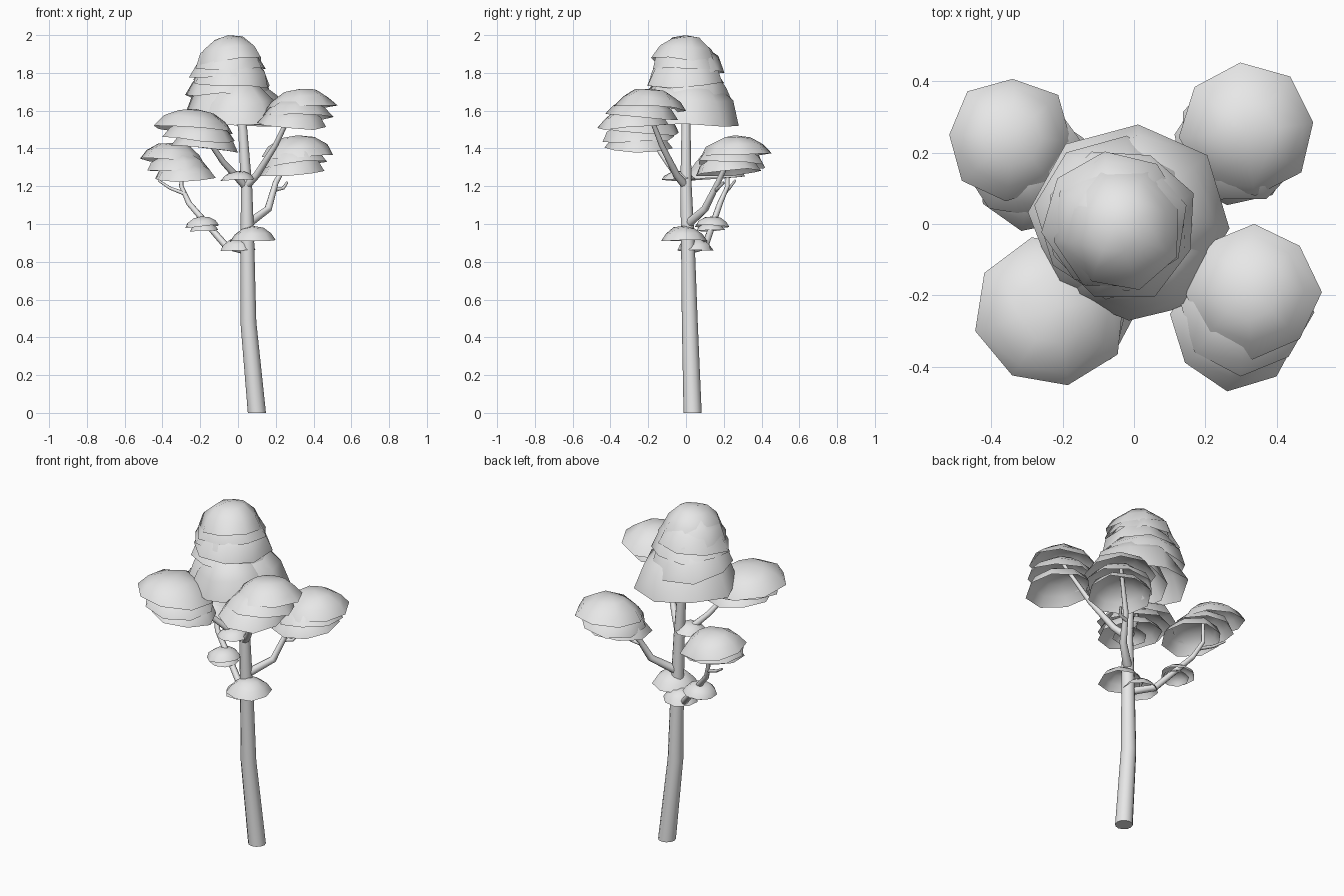
import bpy, bmesh, math, random
from mathutils import Vector, Euler

random.seed(4)
cube = bpy.data.objects.get("Cube")
if cube:
    bpy.data.objects.remove(cube, do_unlink=True)

grey = bpy.data.materials.new("light_grey")
grey.use_nodes = True
grey.diffuse_color = (0.8, 0.8, 0.8, 1)
shader = grey.node_tree.nodes["Principled BSDF"]
shader.inputs["Base Color"].default_value = grey.diffuse_color
UP = Vector((0, 0, 1))


def finish(name, bm, angle):
    """Turn the bmesh into a smooth shaded grey object."""
    bmesh.ops.recalc_face_normals(bm, faces=bm.faces)
    mesh = bpy.data.meshes.new(name)
    bm.to_mesh(mesh)
    bm.free()
    mesh.materials.append(grey)
    obj = bpy.data.objects.new(name, mesh)
    bpy.context.collection.objects.link(obj)
    bpy.ops.object.select_all(action="DESELECT")
    obj.select_set(True)
    bpy.context.view_layer.objects.active = obj
    bpy.ops.object.shade_smooth_by_angle(angle=math.radians(angle))


def bridge_rings(bm, rings):
    """Join neighbouring rings of vertices with quads."""
    for low, high in zip(rings, rings[1:]):
        for i in range(len(low)):
            bm.faces.new((low[i - 1], low[i], high[i], high[i - 1]))


def circle_point(index, sides, radius, height=0, spin=0):
    angle = math.tau * (index + spin) / sides
    return Vector((radius * math.cos(angle), radius * math.sin(angle), height))


def limb(name, points, start_radius, end_radius, sides=8):
    """Closed tube through the points with an even taper."""
    bm = bmesh.new()
    path = [Vector(point) for point in points]
    last = len(path) - 1
    rings = []
    for i, point in enumerate(path):
        along = path[min(i + 1, last)] - path[max(i - 1, 0)]
        if point.z == 0:
            along = UP
        turn = UP.rotation_difference(along.normalized())
        radius = start_radius + (end_radius - start_radius) * i / last
        rings.append([bm.verts.new(point + turn @ circle_point(k, sides, radius))
                      for k in range(sides)])
    bridge_rings(bm, rings)
    bm.faces.new(reversed(rings[0]))
    bm.faces.new(rings[-1])
    finish(name, bm, 50)


def leaf_cap(name, centre, radius, height, sides=8):
    """Open, slightly ragged and tilted dome; centre lies on its rim plane."""
    bm = bmesh.new()
    tilt = math.radians(6)
    turn = Euler([random.uniform(-tilt, tilt) for axis in "xy"] + [0]).to_matrix()
    spin = random.random()
    rings = []
    for width, rise in ((1, 0), (0.82, 0.48), (0.46, 0.87)):
        ring = []
        for k in range(sides):
            ragged = random.uniform(0.96, 1.06)
            lift = height * (rise + random.uniform(-0.06, 0.06))
            offset = circle_point(k, sides, radius * width * ragged, lift, spin)
            ring.append(bm.verts.new(centre + turn @ offset))
        rings.append(ring)
    bridge_rings(bm, rings)
    tip = bm.verts.new(centre + turn @ Vector((0, 0, height)))
    top = rings[-1]
    for k in range(sides):
        bm.faces.new((top[k - 1], top[k], tip))
    finish(name, bm, 60)


def leaf_stack(name, count, upper, lower, radius, height, spread=1.0):
    """Overlapping caps from the upper to the lower rim centre, widening by spread."""
    upper, lower = Vector(upper), Vector(lower)
    for i in range(count):
        step = i / max(count - 1, 1)
        size = 1 + (spread - 1) * step
        leaf_cap(f"{name}_foliage_{i + 1}", upper.lerp(lower, step),
                 radius * size, height * size)


# Trunk
limb("trunk", [(.1, .035, 0), (.055, .02, .48), (.05, .01, .9), (.045, 0, 1.2),
               (.025, 0, 1.5), (-.02, 0, 1.8)], .048, .018, sides=12)

# Main branches
limb("back_right_branch", [(.04, .01, .86), (-.06, .1, .88), (-.26, .18, 1.11),
                           (-.3, .22, 1.2), (-.3, .22, 1.35)], .022, .008)
limb("back_left_branch", [(.05, .01, 1), (.16, .1, 1.08), (.2, .17, 1.22),
                          (.31, .26, 1.42)], .025, .01)
limb("front_right_branch", [(.04, 0, 1.2), (-.08, -.1, 1.33), (-.23, -.25, 1.55)],
     .022, .01)
limb("front_left_branch", [(.04, 0, 1.2), (.1, -.05, 1.26), (.2, -.13, 1.42),
                           (.31, -.22, 1.65)], .024, .01)

# Twigs
limb("back_right_twig", [(-.28, .2, 1.16), (-.36, .23, 1.19), (-.42, .26, 1.23)], .011, .006)
limb("back_left_twig", [(.19, .16, 1.18), (.24, .17, 1.19), (.26, .2, 1.22)], .011, .007)

# Crown
leaf_stack("crown_top", 3, (-.04, -.01, 1.86), (-.05, .01, 1.79), .175, .14, spread=1.15)
leaf_stack("crown_middle", 2, (-.03, 0, 1.74), (-.05, .02, 1.66), .21, .17, spread=1.1)
leaf_stack("crown_base", 2, (0, -.06, 1.55), (-.01, .01, 1.53), .22, .21, spread=1.25)

# Foliage on the main branches
leaf_stack("front_left", 3, (.335, -.19, 1.61), (.29, -.28, 1.52), .185, .105)
leaf_stack("front_right", 3, (-.235, -.25, 1.5), (-.18, -.25, 1.4), .21, .11, spread=.85)
leaf_stack("back_right", 3, (-.35, .24, 1.33), (-.28, .15, 1.24), .175, .1, spread=.95)
leaf_stack("back_left", 3, (.32, .265, 1.36), (.29, .22, 1.27), .185, .11, spread=.95)

# Small foliage along the trunk
leaf_stack("lower_trunk", 2, (.08, -.01, .91), (0, .05, .86), .12, .08, spread=.8)
leaf_stack("small_right", 2, (-.19, .14, .985), (-.18, .13, .965), .095, .055, spread=.8)
leaf_stack("mid_trunk", 1, (0, -.04, 1.235), (0, -.04, 1.235), .09, .045)
